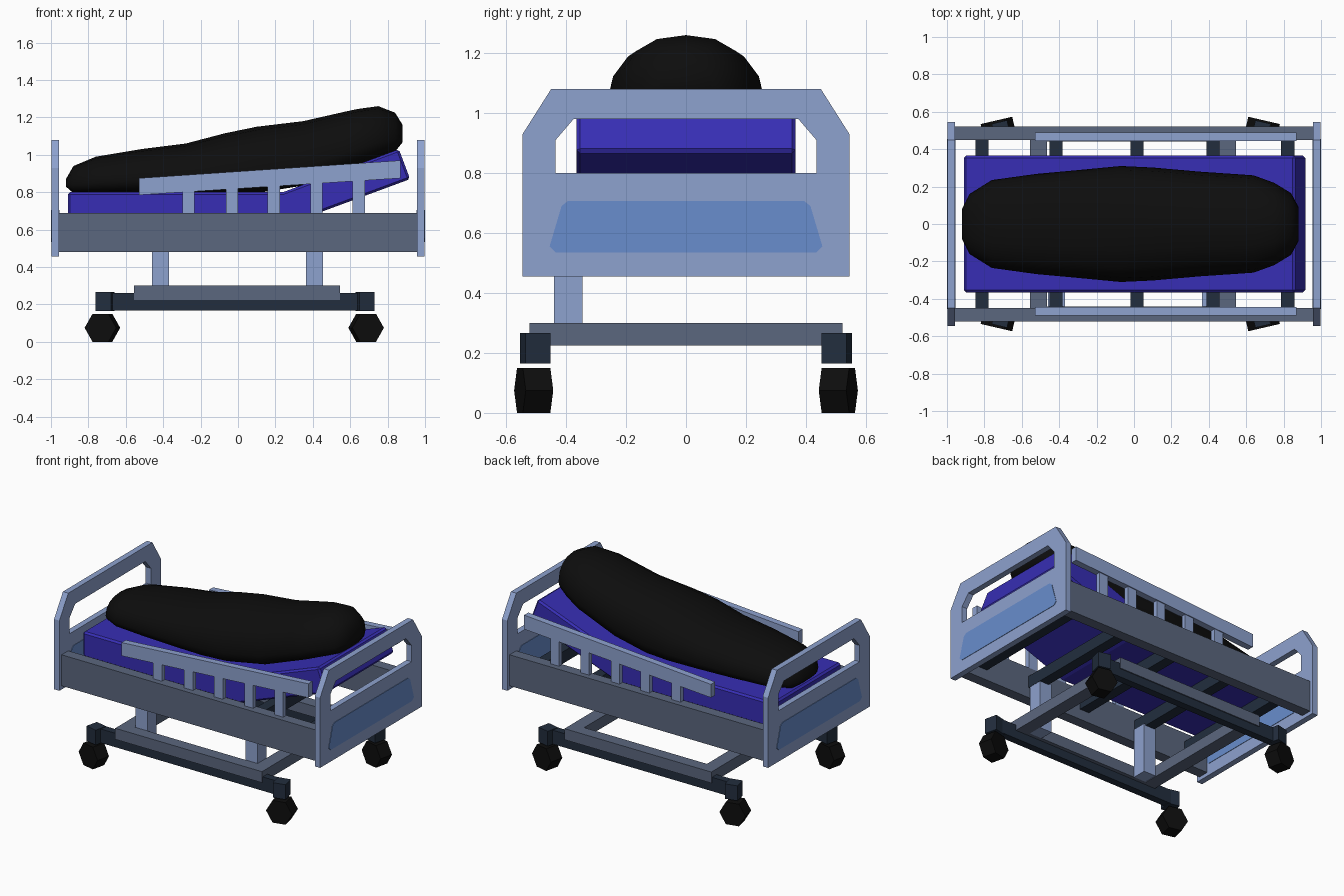
import bpy, bmesh, math
from mathutils import Matrix, Vector

if "Cube" in bpy.data.objects:
    bpy.data.objects.remove(bpy.data.objects["Cube"])


def material(name, rgb):
    m = bpy.data.materials.new(name)
    m.diffuse_color = (*rgb, 1)
    m.use_nodes = True
    m.node_tree.nodes["Principled BSDF"].inputs["Base Color"].default_value = m.diffuse_color
    return m


LIGHT = material("light blue frame", (0.27, 0.36, 0.62))
PANEL = material("panel blue", (0.14, 0.27, 0.61))
SLATE = material("slate grey", (0.105, 0.135, 0.21))
NAVY = material("dark navy", (0.016, 0.027, 0.048))
VIOLET = material("mattress violet", (0.038, 0.027, 0.46))
BLACK = material("black", (0.004, 0.004, 0.004))


def finish(name, bm, mat):
    bmesh.ops.recalc_face_normals(bm, faces=bm.faces)
    me = bpy.data.meshes.new(name)
    bm.to_mesh(me)
    bm.free()
    me.materials.append(mat)
    ob = bpy.data.objects.new(name, me)
    bpy.context.collection.objects.link(ob)
    return ob


def add_box(bm, x, y, z, yaw=0):
    c = Vector(((x[0] + x[1]) / 2, (y[0] + y[1]) / 2, (z[0] + z[1]) / 2))
    s = (abs(x[1] - x[0]), abs(y[1] - y[0]), abs(z[1] - z[0]))
    bmesh.ops.create_cube(bm, size=1, matrix=Matrix.Translation(c)
                          @ Matrix.Rotation(yaw, 4, 'Z') @ Matrix.Diagonal((*s, 1)))


def boxes(name, mat, items):
    bm = bmesh.new()
    for it in items:
        add_box(bm, *it)
    return finish(name, bm, mat)


def add_prism(bm, pts, a, b, axis):
    """Extrude a 2D profile (h, z) from a to b along x or y."""
    vs = [bm.verts.new((a, h, z) if axis == 'x' else (h, a, z)) for h, z in pts]
    f = bm.faces.new(vs)
    r = bmesh.ops.extrude_face_region(bm, geom=[f])
    d = Vector((b - a, 0, 0)) if axis == 'x' else Vector((0, b - a, 0))
    bmesh.ops.translate(bm, vec=d, verts=[v for v in r["geom"] if isinstance(v, bmesh.types.BMVert)])


# end boards: solid lower half, open handle arch, inset coloured panel
half = [(0.545, 0.8), (0.545, 0.93), (0.45, 1.08)]
hole = [(0.375, 0.98), (0.435, 0.91), (0.435, 0.8)]
arch = half + [(-y, z) for y, z in half[::-1]] + \
    [(-y, z) for y, z in hole[::-1]] + hole
panel = [(0.435, 0.535), (0.455, 0.555), (0.415, 0.69), (0.395, 0.706)]
panel = panel + [(-y, z) for y, z in panel[::-1]]
for s, side in ((-1, "foot"), (1, "head")):
    bm = bmesh.new()
    add_prism(bm, arch, s * 0.957, s * 0.997, 'x')
    add_box(bm, (s * 0.957, s * 0.997), (-0.545, 0.545), (0.455, 0.8))
    finish(side + "_board", bm, LIGHT)
    bm = bmesh.new()
    add_prism(bm, panel, s * 0.997, s * 1.0, 'x')
    add_prism(bm, panel, s * 0.954, s * 0.957, 'x')
    finish(side + "_board_panels", bm, PANEL)

# bed frame: side beams and cross slats
boxes("side_beams", SLATE, [((-0.957, 0.957), (s * 0.45, s * 0.522), (0.48, 0.69)) for s in (-1, 1)])
boxes("cross_slats", NAVY, [((x - 0.035, x + 0.035), (-0.452, 0.452), (0.55, 0.63))
                            for x in (-0.812, -0.417, 0.015, 0.422, 0.822)])

# sloping guard rails with posts
for s, side in ((-1, "front"), (1, "back")):
    bm = bmesh.new()
    add_prism(bm, [(-0.53, 0.785), (0.87, 0.875), (0.87, 0.97), (-0.53, 0.875)], s * 0.445, s * 0.49, 'y')
    for x in (-0.265, -0.032, 0.192, 0.42, 0.645):
        add_box(bm, (x - 0.033, x + 0.033), (s * 0.452, s * 0.484), (0.66, 0.83 + 0.064 * x))
    finish(side + "_guard_rail", bm, LIGHT)

# mattress with raised head section
bm = bmesh.new()
add_prism(bm, [(-0.91, 0.63), (0.27, 0.63), (0.92, 0.87), (0.86, 1.03), (0.24, 0.8), (-0.91, 0.8)],
          -0.365, 0.365, 'y')
mattress = finish("mattress", bm, VIOLET)
bev = mattress.modifiers.new("soft edge", 'BEVEL')
bev.width = 0.012
bev.segments = 1

# long padded bag lofted from cross sections: x, top z, half width
stations = [(-0.92, 0.87, 0.08), (-0.88, 0.94, 0.16), (-0.76, 0.99, 0.235), (-0.52, 1.03, 0.268),
            (-0.28, 1.06, 0.29), (-0.07, 1.115, 0.31), (0.1, 1.15, 0.302), (0.35, 1.18, 0.28),
            (0.57, 1.23, 0.265), (0.64, 1.245, 0.26), (0.75, 1.26, 0.22), (0.84, 1.225, 0.165),
            (0.88, 1.16, 0.09)]
N = 16
bm = bmesh.new()
rings = []
for i, (x, top, w) in enumerate(stations):
    bot = 0.795 + 0.37 * max(0, x - 0.24)
    if i in (0, len(stations) - 1):
        bot += 0.035
    mid = bot + 0.3 * (top - bot)
    ring = []
    for k in range(N):
        t = 2 * math.pi * k / N
        c, sn = math.cos(t), math.sin(t)
        c = math.copysign(abs(c) ** 0.85, c)
        h = (top - mid) * sn ** 0.9 if sn > 0 else -(mid - bot) * abs(sn) ** 0.6
        ring.append(bm.verts.new((x, w * c, mid + h)))
    rings.append(ring)
for a, b in zip(rings, rings[1:]):
    for k in range(N):
        bm.faces.new((a[k], a[(k + 1) % N], b[(k + 1) % N], b[k]))
bm.faces.new(rings[0])
bm.faces.new(rings[-1])
bag = finish("padded_bag", bm, BLACK)
for p in bag.data.polygons:
    p.use_smooth = True

# base: grey rectangular frame, lift posts, navy runners
boxes("base_frame", SLATE,
      [((-0.555, 0.545), (s * 0.44, s * 0.522), (0.225, 0.3)) for s in (-1, 1)] +
      [(x, (-0.44, 0.44), (0.225, 0.3)) for x in ((-0.555, -0.465), (0.455, 0.545))])
boxes("lift_posts", LIGHT, [(x, (-0.44, -0.345), (0.225, 0.56)) for x in ((-0.46, -0.37), (0.363, 0.455))])
boxes("base_runners", NAVY, [((-0.72, 0.69), (s * 0.465, s * 0.515), (0.168, 0.262)) for s in (-1, 1)])

# caster blocks and six-sided wheels, each turned slightly
for sx, ex in ((-1, "foot"), (1, "head")):
    for sy, ey in ((-1, "front"), (1, "back")):
        yaw = math.radians(-13) * sx * sy
        bx, wx = (-0.71, 0.68)[sx > 0], (-0.725, 0.685)[sx > 0]
        boxes(f"{ey}_{ex}_caster_block", NAVY,
              [((bx - 0.042, bx + 0.042), (sy * 0.503 - 0.043, sy * 0.503 + 0.043), (0.165, 0.266), yaw)])
        bm = bmesh.new()
        add_prism(bm, [(0.0866 * math.cos(k * math.pi / 3), 0.0866 * math.sin(k * math.pi / 3))
                       for k in range(6)], -0.047, 0.047, 'y')
        bmesh.ops.transform(bm, verts=bm.verts, matrix=Matrix.Translation((wx, sy * 0.508, 0.075))
                            @ Matrix.Rotation(yaw, 4, 'Z'))
        finish(f"{ey}_{ex}_wheel", bm, BLACK)
